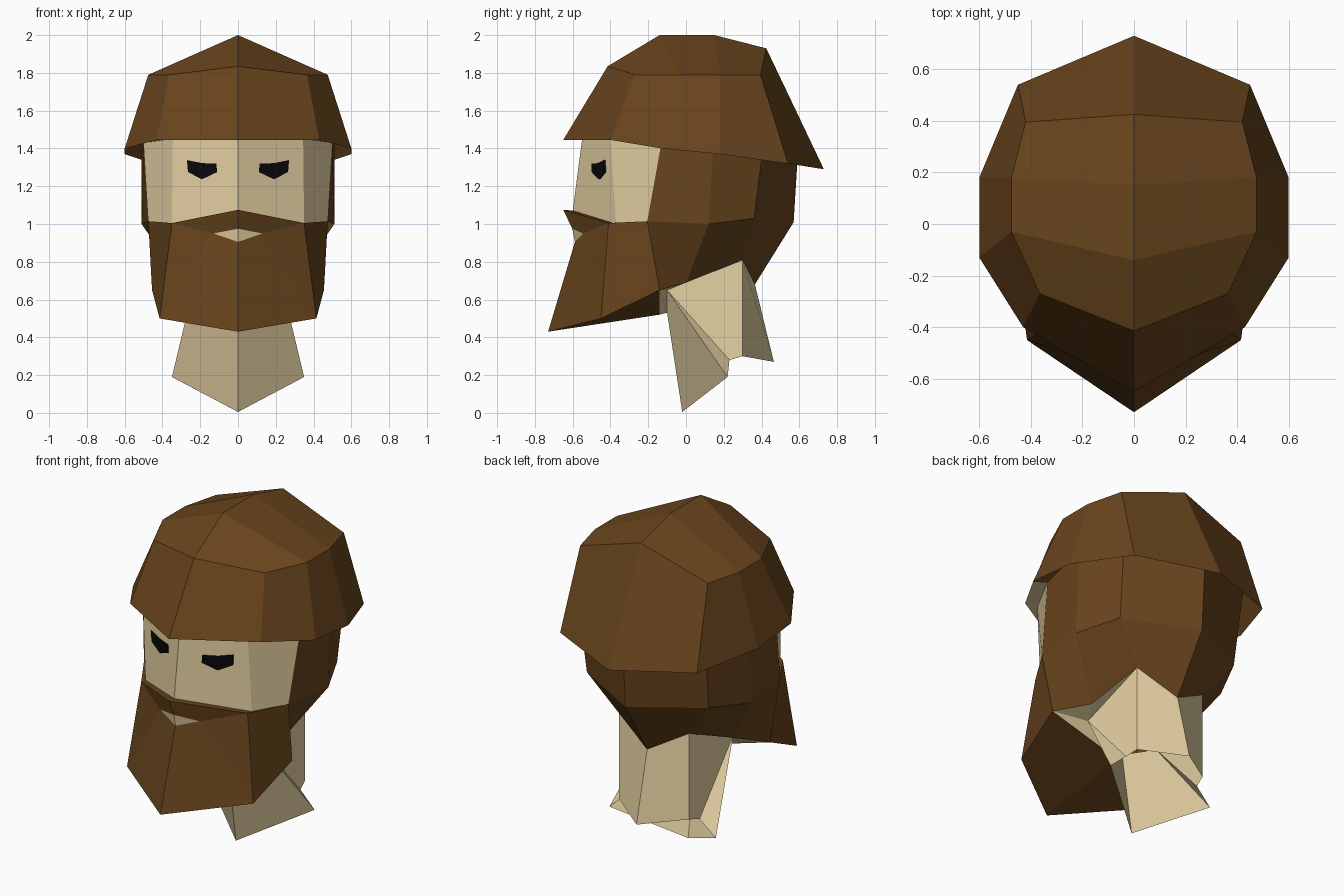
import bpy, bmesh
from mathutils import Vector

if "Cube" in bpy.data.objects:
    bpy.data.objects.remove(bpy.data.objects["Cube"])


def material(name, rgb):
    m = bpy.data.materials.new(name)
    m.diffuse_color = (*rgb, 1)
    m.use_nodes = True
    m.node_tree.nodes["Principled BSDF"].inputs["Base Color"].default_value = m.diffuse_color
    return m


HAIR = material("brown hair", (0.141, 0.059, 0.012))
SKIN = material("pale skin", (0.79, 0.64, 0.365))
EYE = material("black eye", (0.003, 0.003, 0.004))


def build(name, faces, mats):
    """faces: list of (half-side points, material slot); mirrored across x with shared points."""
    bm = bmesh.new()
    cache = {}

    def vert(p, s):
        key = (round(p[0] * s, 4) + 0.0, round(p[1], 4), round(p[2], 4))
        if key not in cache:
            cache[key] = bm.verts.new(key)
        return cache[key]

    for pts, slot in faces:
        for s in (1, -1):
            # both sides start on the same point, so quads split symmetrically
            ring = pts if s == 1 else pts[:1] + pts[:0:-1]
            f = bm.faces.new([vert(p, s) for p in ring])
            f.material_index = slot
    bmesh.ops.recalc_face_normals(bm, faces=bm.faces[:])
    # keep open shells facing outward
    c = sum((v.co for v in bm.verts), Vector()) / len(bm.verts)
    if sum(f.normal.dot(f.calc_center_median() - c) * f.calc_area() for f in bm.faces) < 0:
        bmesh.ops.reverse_faces(bm, faces=bm.faces[:])
    me = bpy.data.meshes.new(name)
    bm.to_mesh(me)
    bm.free()
    for m in mats:
        me.materials.append(m)
    ob = bpy.data.objects.new(name, me)
    bpy.context.collection.objects.link(ob)
    return ob


def loft(a, b, slots):
    return [([a[i], a[i + 1], b[i + 1], b[i]], slots[i]) for i in range(len(a) - 1)]


# Shared rings, front to back, right half only
rim = [(0, -.65, 1.445), (.43, -.40, 1.445), (.60, -.13, 1.40),
       (.60, .18, 1.37), (.45, .54, 1.32), (0, .73, 1.29)]
crown = [(0, -.415, 1.835), (.365, -.27, 1.79), (.475, -.03, 1.79),
         (.475, .18, 1.79), (.42, .395, 1.79), (0, .425, 1.93)]
brow = [(0, -.55, 1.45), (.345, -.40, 1.45), (.50, -.13, 1.43),
        (.51, .15, 1.50), (.42, .42, 1.50), (0, .60, 1.50)]
cheek = [(0, -.605, 1.03), (.35, -.37, 1.0), (.475, -.205, 1.015),
         (.51, .12, 1.0), (.40, .36, 1.03), (0, .57, 1.01)]
top_front, top_back = (0, -.14, 2.0), (0, .15, 2.0)

# Hair cap with overhanging rim; only the front has an underside, in skin
cap = loft(rim, crown, [0] * 5) + loft(rim[:3], brow[:3], [1, 1])
cap += [([crown[0], crown[1], crown[2], top_front], 0),
        ([crown[2], crown[3], top_back, top_front], 0),
        ([crown[3], crown[4], crown[5], top_back], 0)]
build("hair_cap", cap, [HAIR, SKIN])

# Face and back of the head, running up inside the cap
jaw_corner = (.455, -.14, .65)
jaw = (.30, 0, .69)
nape_side, nape = (.23, .30, .81), (0, .365, .68)
head = loft(brow, cheek, [1, 1, 0, 0, 0])
head += [([cheek[2], cheek[3], jaw, jaw_corner], 0),
         ([cheek[3], cheek[4], nape_side, jaw], 0),
         ([cheek[4], cheek[5], nape, nape_side], 0)]
build("head", head, [HAIR, SKIN])

# Beard and moustache
lip_top, lip_side, lip_low = (0, -.602, .975), (.13, -.545, .95), (0, -.588, .905)
must, must_side = (0, -.65, 1.075), (.35, -.41, 1.005)
tip, tip_side, throat = (0, -.73, .43), (.415, -.45, .50), (0, -.14, .52)
beard = [([must, must_side, lip_side, lip_top], 0),
         ([lip_side, must_side, tip_side], 0),
         ([lip_low, lip_side, tip_side, tip], 0),
         ([must_side, cheek[2], jaw_corner, tip_side], 0),
         ([tip, tip_side, jaw_corner, throat], 0),
         ([must, (0, -.58, 1.07), cheek[1], must_side], 0),
         ([must_side, cheek[1], cheek[2]], 0)]
build("beard", beard, [HAIR])

# Mouth, a small facet under the moustache
build("mouth", [([lip_top, lip_side, lip_low], 0)], [SKIN])

# Neck, open at the bottom, with the jaw underside
neck_side, neck_front = (.24, -.10, .65), (0, -.10, .53)
base_front, base_side = (0, -.02, .005), (.35, .22, .19)
notch, base_back_side, base_back = (.25, .23, .28), (.23, .30, .30), (0, .465, .27)
neck = [([neck_front, neck_side, base_side, base_front], 0),
        ([neck_side, notch, base_side], 0),
        ([neck_side, nape_side, base_back_side, notch], 0),
        ([nape_side, nape, base_back, base_back_side], 0),
        ([jaw_corner, jaw, neck_side], 0),
        ([jaw, nape_side, neck_side], 0),
        ([jaw_corner, neck_side, neck_front, throat], 0)]
build("neck", neck, [SKIN])


# Eyes: thin plates lying on the slanted face
def on_face(x, z, lift):
    return (x, -.55 + .435 * x + .067 * (1.45 - z) - lift, z)


outline = [(.115, 1.32), (.19, 1.322), (.27, 1.338), (.265, 1.275), (.19, 1.237), (.11, 1.275)]
front = [on_face(x, z, .0095) for x, z in outline]
back = [on_face(x, z, 0) for x, z in outline]
eyes = [(front, 0), (back[::-1], 0)]
eyes += loft(front + front[:1], back + back[:1], [0] * 6)
build("eyes", eyes, [EYE])
